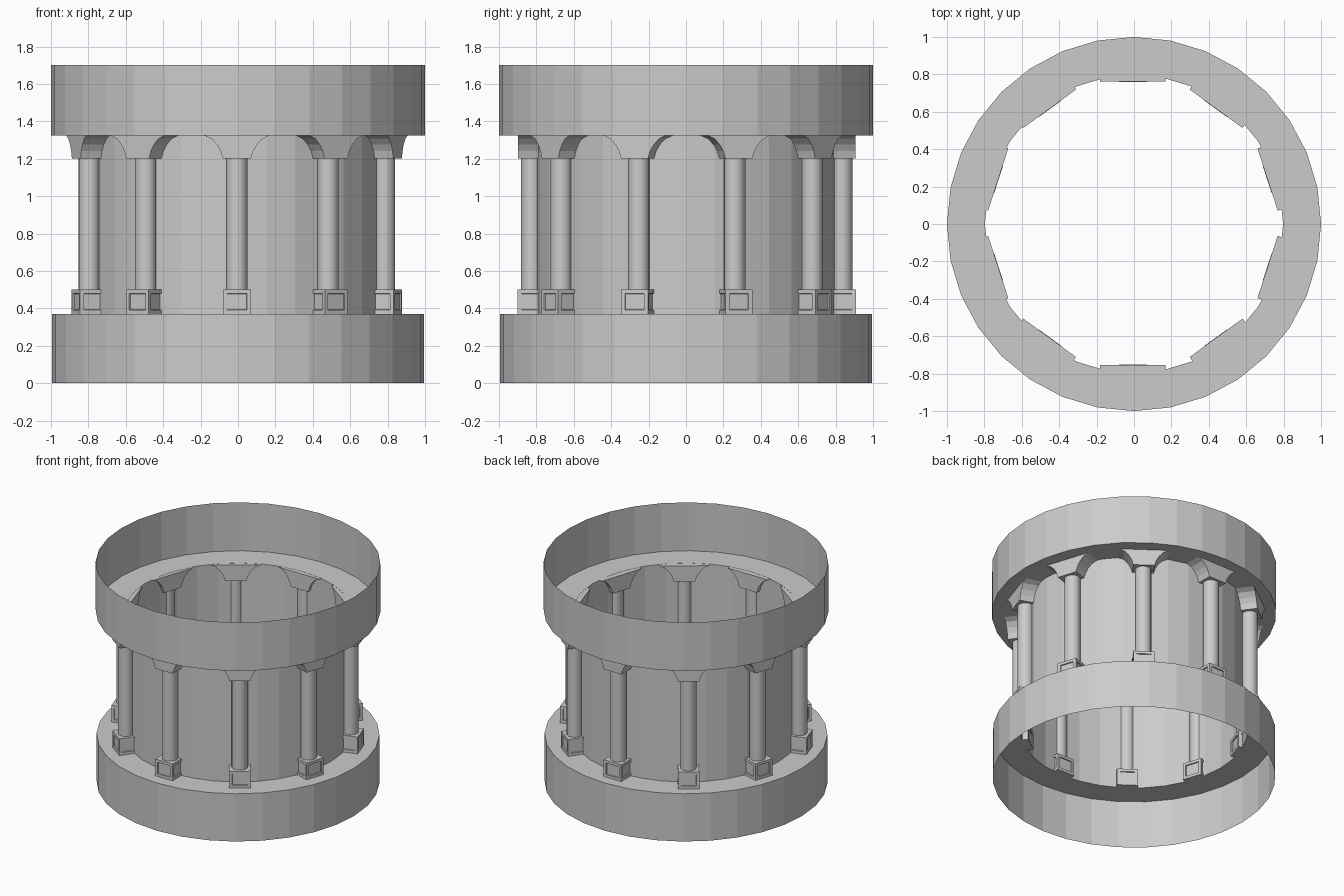
import bpy, bmesh, math
from mathutils import Matrix, Vector

if "Cube" in bpy.data.objects:
    bpy.data.objects.remove(bpy.data.objects["Cube"])

COLUMNS = 10
COLUMN_R = 0.83
CENTRE = Vector((-0.006, 0.004, 0))

stone = bpy.data.materials.new("grey_stone")
stone.use_nodes = True
stone.diffuse_color = (0.6, 0.6, 0.6, 1)
stone.node_tree.nodes["Principled BSDF"].inputs["Base Color"].default_value = (0.6, 0.6, 0.6, 1)


def finish(name, bm):
    mesh = bpy.data.meshes.new(name)
    bm.to_mesh(mesh)
    bm.free()
    mesh.materials.append(stone)
    obj = bpy.data.objects.new(name, mesh)
    bpy.context.collection.objects.link(obj)
    return obj


def revolve(name, profile, sides=32):
    """Open sheet turned about the z axis."""
    bm = bmesh.new()
    verts = [bm.verts.new((r, 0, z)) for r, z in profile]
    edges = [bm.edges.new(pair) for pair in zip(verts, verts[1:])]
    bmesh.ops.spin(bm, geom=verts + edges, cent=(0, 0, 0), axis=(0, 0, 1),
                   angle=math.tau, steps=sides)
    bmesh.ops.remove_doubles(bm, verts=bm.verts[:], dist=0.0001)
    bmesh.ops.recalc_face_normals(bm, faces=bm.faces[:])
    return finish(name, bm)


def around(obj):
    """Repeat a part built at the front around the drum."""
    name = obj.name
    for i in range(COLUMNS):
        part = obj if i == 0 else bpy.data.objects.new(f"{name}_{i + 1}", obj.data)
        if i:
            bpy.context.collection.objects.link(part)
        part.matrix_world = (Matrix.Translation(CENTRE)
                             @ Matrix.Rotation(i * math.tau / COLUMNS, 4, 'Z')
                             @ Matrix.Translation((0, -COLUMN_R, 0)))


# Open drum: lower rim, ledge, inner wall, upper ledge, upper rim
revolve("lower_rim", [(0.994, 0), (0.994, 0.37), (0.797, 0.37)])
revolve("inner_wall", [(0.797, 0.37), (0.797, 1.325)])
revolve("upper_rim", [(0.797, 1.325), (1, 1.325), (1, 1.7)])

# Plinth with a recessed panel on each side
bm = bmesh.new()
bmesh.ops.create_cube(bm, size=1, matrix=Matrix.Translation((0, 0, 0.435))
                      @ Matrix.Diagonal((0.15, 0.15, 0.13, 1)))
sides = [f for f in bm.faces if abs(f.normal.z) < 0.5]
bmesh.ops.inset_individual(bm, faces=sides, thickness=0.03)
bmesh.ops.inset_individual(bm, faces=sides, thickness=0.002, depth=-0.008)
around(finish("plinth", bm))

# Round shaft
bm = bmesh.new()
bmesh.ops.create_cone(bm, segments=16, radius1=0.057, radius2=0.057, depth=0.7,
                      cap_ends=True, matrix=Matrix.Translation((0, 0, 0.85)))
shaft = finish("column_shaft", bm)
shaft.data.shade_smooth()
for poly in shaft.data.polygons:
    poly.use_smooth = abs(poly.normal.z) < 0.5
shaft.data.set_sharp_from_angle(angle=math.radians(40))
around(shaft)

# Capital flaring up into the arches
half = [(0.075, 1.2), (0.087, 1.24), (0.107, 1.275), (0.137, 1.307), (0.175, 1.324)]
outline = half + [(-x, z) for x, z in reversed(half)]
bm = bmesh.new()
face = bm.faces.new([bm.verts.new((x, -0.073, z)) for x, z in outline])
out = bmesh.ops.extrude_face_region(bm, geom=[face])
bmesh.ops.translate(bm, vec=(0, 0.146, 0),
                    verts=[v for v in out["geom"] if isinstance(v, bmesh.types.BMVert)])
bmesh.ops.recalc_face_normals(bm, faces=bm.faces[:])
around(finish("capital", bm))
